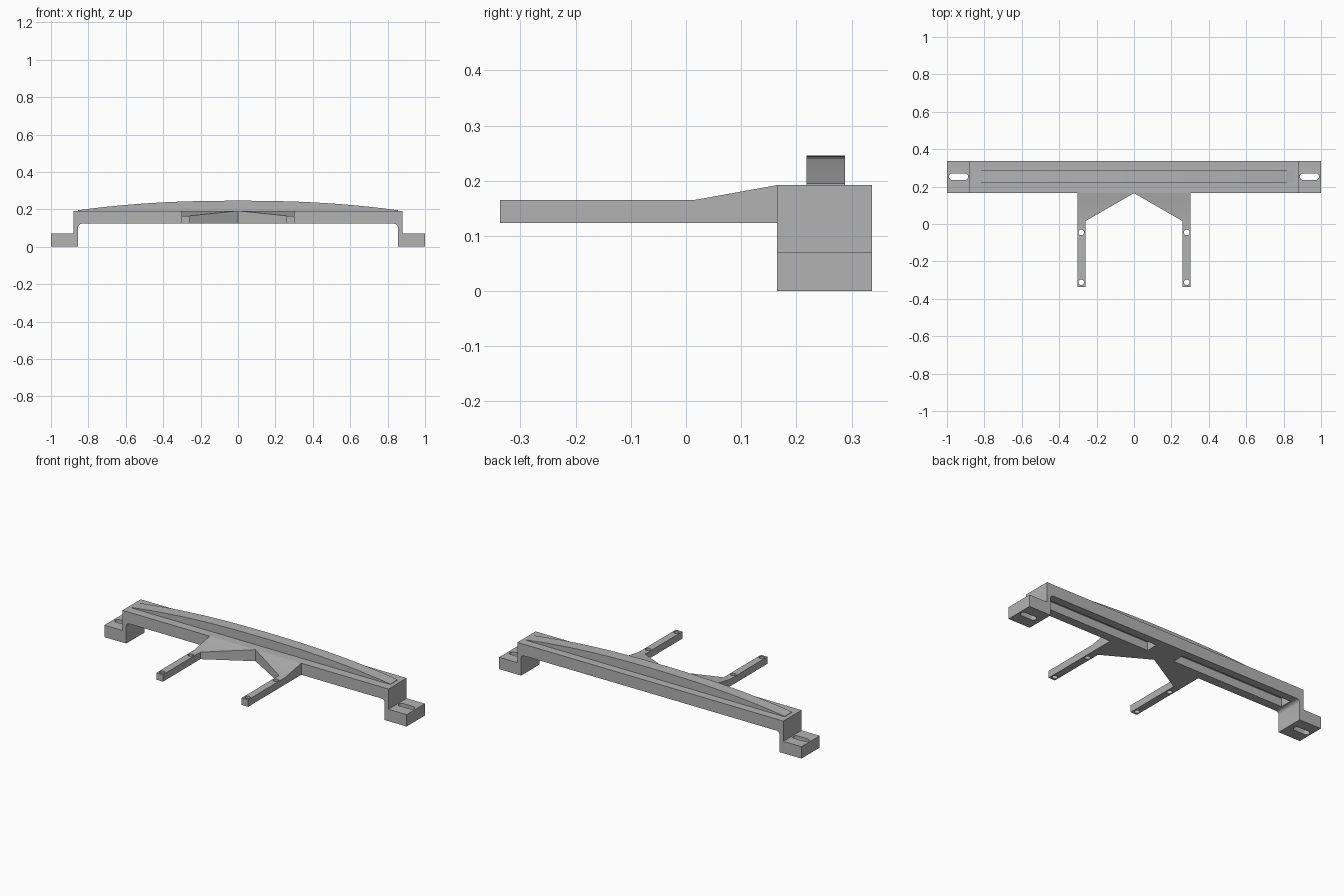
import bpy, bmesh, math

cube = bpy.data.objects.get("Cube")
if cube:
    bpy.data.objects.remove(cube, do_unlink=True)

GREY = (0.45, 0.45, 0.45, 1)
grey = bpy.data.materials.new("plain grey")
grey.use_nodes = True
grey.diffuse_color = GREY
grey.node_tree.nodes["Principled BSDF"].inputs["Base Color"].default_value = GREY

Y0, Y1 = 0.165, 0.337        # front and back of the bar
UNDER, TOP, FOOT = 0.123, 0.192, 0.071
ARM_TOP, BEND = 0.165, 0.015


def prism(name, polygons, offset):
    """Extrude polygons that share corners into one closed solid."""
    bm = bmesh.new()
    corners = {}
    for poly in polygons:
        bm.faces.new([corners.setdefault(p, None) or corners.update({p: bm.verts.new(p)}) or corners[p]
                      for p in poly])
    grown = bmesh.ops.extrude_face_region(bm, geom=bm.faces[:], use_keep_orig=True)
    moved = [g for g in grown["geom"] if isinstance(g, bmesh.types.BMVert)]
    bmesh.ops.translate(bm, verts=moved, vec=offset)
    bmesh.ops.recalc_face_normals(bm, faces=bm.faces[:])
    mesh = bpy.data.meshes.new(name)
    bm.to_mesh(mesh)
    bm.free()
    mesh.materials.append(grey)
    ob = bpy.data.objects.new(name, mesh)
    bpy.context.collection.objects.link(ob)
    return ob


def slot(x, y, half_length, radius, bottom, height, steps=12):
    """Upright cutter with rounded ends; a round hole when half_length is 0."""
    pts = []
    for side in (1, -1):
        for i in range(steps + (half_length > 0)):
            a = math.pi * (i / steps - 0.5)
            pts.append((x + side * (half_length + radius * math.cos(a)),
                        y + side * radius * math.sin(a), bottom))
    return prism("cutter", [pts], (0, 0, height))


def box(x0, x1, y0, y1, z0, z1):
    return prism("cutter", [[(x0, y0, z0), (x1, y0, z0), (x1, y1, z0), (x0, y1, z0)]],
                 (0, 0, z1 - z0))


def cut(ob, cutters):
    for c in cutters:
        c.hide_render = True
        mod = ob.modifiers.new("cut", 'BOOLEAN')
        mod.operation, mod.solver, mod.object = 'DIFFERENCE', 'EXACT', c
    bpy.context.view_layer.update()
    shape = bpy.data.meshes.new_from_object(
        ob.evaluated_get(bpy.context.evaluated_depsgraph_get()))
    ob.modifiers.clear()
    ob.data = shape
    for c in cutters:
        bpy.data.objects.remove(c, do_unlink=True)


def smooth(ob):
    bpy.ops.object.select_all(action='DESELECT')
    ob.select_set(True)
    bpy.context.view_layer.objects.active = ob
    bpy.ops.object.shade_smooth_by_angle(angle=math.radians(30))


# Crossbar: stepped feet, with rounded inner corners under the span
INNER, FILLET = 0.855, 0.02
half = [(0.88, TOP), (0.88, FOOT), (1, FOOT), (1, 0), (INNER, 0)]
for i in range(7):
    a = math.pi / 2 * i / 6
    half.append((INNER - FILLET + FILLET * math.cos(a), UNDER - FILLET + FILLET * math.sin(a)))
outline = half + [(-x, z) for x, z in reversed(half)]
crossbar = prism("crossbar", [[(x, Y0, z) for x, z in outline]], (0, Y1 - Y0, 0))
cutters = []
for s in (1, -1):
    cutters.append(slot(s * 0.938, 0.253, 0.033, 0.018, -0.1, 0.2))        # bolt slot
    a, b = sorted((s * 0.09, s * 0.83))
    cutters.append(box(a, b, 0.218, 0.29, 0.05, 0.172))                    # underside pocket
cut(crossbar, cutters)
smooth(crossbar)

# Crowned ridge along the top
N, R = 40, 0.855
crown = [(R * (2 * i / N - 1), TOP + 0.003 + 0.051 * (1 - abs(2 * i / N - 1) ** 2.3))
         for i in range(N + 1)]
rim = crown + [(R, TOP - 0.002), (-R, TOP - 0.002)]
ridge = prism("crowned_ridge", [[(x, 0.218, z) for x, z in rim]], (0, 0.07, 0))
smooth(ridge)

# Fork: two arms that widen into gussets rising to the top of the bar
OUT, IN, TIP = 0.303, 0.26, -0.337
for s, side in ((1, "left"), (-1, "right")):
    def at(x, y):
        return (s * x, y, UNDER)
    arm = [at(IN, TIP), at(OUT, TIP), at(OUT, BEND), at(IN, BEND)]
    gusset = [at(IN, BEND), at(OUT, BEND), at(OUT, Y0), at(0, Y0)]
    fork = prism(side + "_fork_arm", [arm, gusset], (0, 0, ARM_TOP - UNDER))
    for v in fork.data.vertices:
        if v.co.z > UNDER + 0.01 and v.co.y > Y0 - 0.01:
            v.co.z = TOP
    cut(fork, [slot(s * 0.282, y, 0, 0.015, 0, 0.3) for y in (-0.045, -0.312)])
    smooth(fork)
